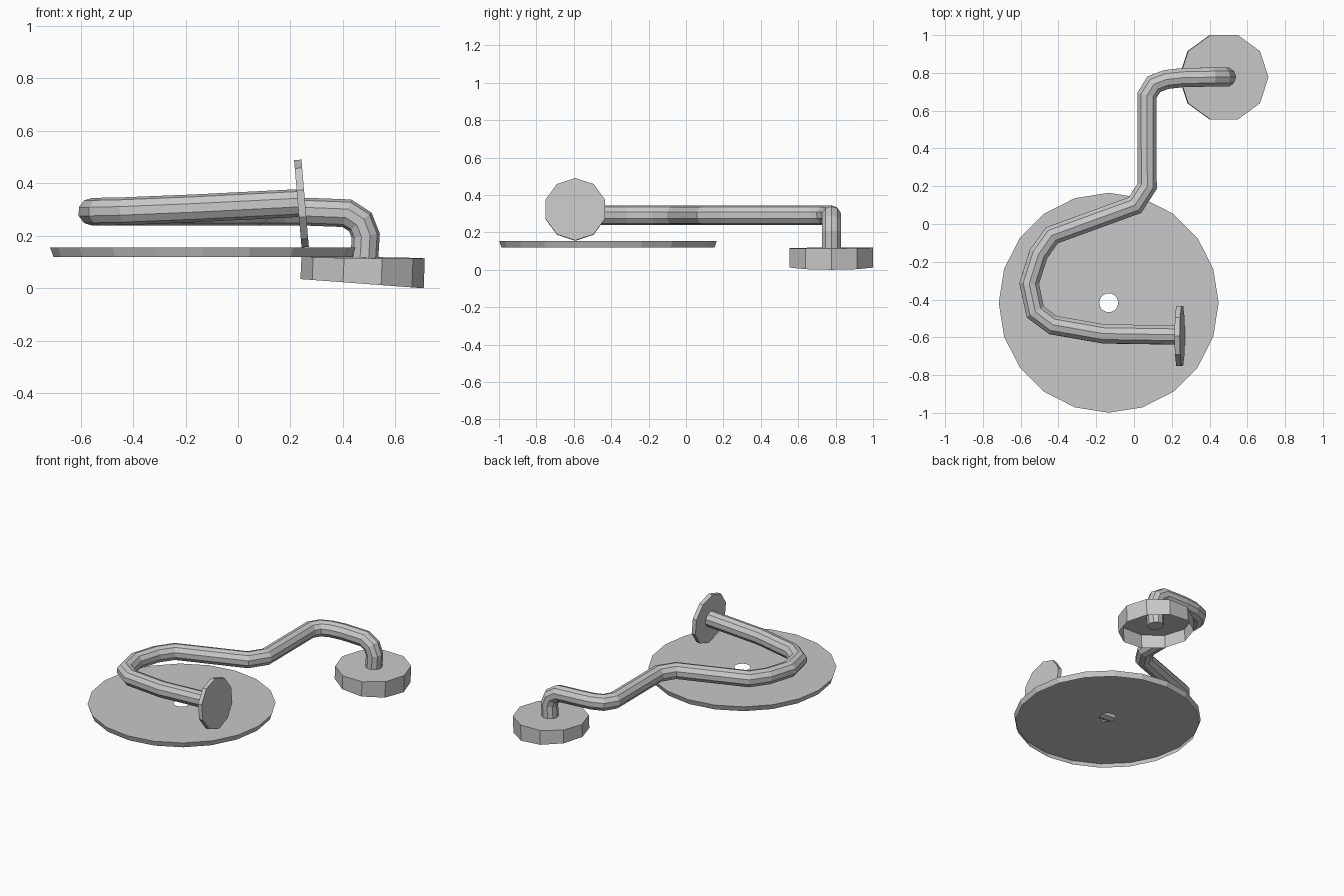
import bpy, bmesh, math
from mathutils import Vector

if "Cube" in bpy.data.objects:
    bpy.data.objects.remove(bpy.data.objects["Cube"])

grey = bpy.data.materials.new("plain grey")
grey.diffuse_color = (0.58, 0.58, 0.58, 1)
grey.use_nodes = True
grey.node_tree.nodes["Principled BSDF"].inputs["Base Color"].default_value = grey.diffuse_color


def finish(bm, name, closed=True):
    if closed:
        bmesh.ops.recalc_face_normals(bm, faces=bm.faces)
    mesh = bpy.data.meshes.new(name)
    bm.to_mesh(mesh)
    bm.free()
    mesh.materials.append(grey)
    ob = bpy.data.objects.new(name, mesh)
    bpy.context.collection.objects.link(ob)
    return ob


def ring(bm, centre, radius, sides, u, v, turn=0.0):
    pts = []
    for i in range(sides):
        a = turn + math.tau * i / sides
        pts.append(bm.verts.new(Vector(centre) + radius * (u * math.cos(a) + v * math.sin(a))))
    return pts


def bridge(bm, a, b):
    n = len(a)
    for i in range(n):
        bm.faces.new((a[i], a[(i + 1) % n], b[(i + 1) % n], b[i]))


X, Y, Z = Vector((1, 0, 0)), Vector((0, 1, 0)), Vector((0, 0, 1))

# Large round plate: thin sheet with a centre hole and a hanging rim, open below
bm = bmesh.new()
loops = [ring(bm, (-0.134, -0.417, z), r, 20, X, Y)
         for z, r in ((0.12, 0.57), (0.155, 0.582), (0.155, 0.05))]
bridge(bm, loops[0], loops[1])
bridge(bm, loops[1], loops[2])
finish(bm, "large_plate", closed=False)

# Ten-sided foot: an upturned cup with a sloping lower edge, open below
bm = bmesh.new()
low = ring(bm, (0.473, 0.777, 0.0), 0.235, 10, X, Y)
top = ring(bm, (0.477, 0.777, 0.0), 0.235, 10, X, Y)
for v in low:
    v.co.z = 0.0175 - 0.0745 * (v.co.x - 0.473)
for v in top:
    v.co.z = 0.117 - 0.012 * (v.co.x - 0.477) + 0.01 * (v.co.y - 0.777)
bridge(bm, low, top)
bm.faces.new(top)
finish(bm, "foot", closed=False)

# Tilted ten-sided disc at the free end of the rod
bm = bmesh.new()
axis = Vector((1, 0, 0.085)).normalized()
up = Y.cross(axis) * -1
mid = Vector((0.242, -0.592, 0.323))
back = ring(bm, mid - axis * 0.014, 0.167, 10, up, Y)
front = ring(bm, mid + axis * 0.014, 0.167, 10, up, Y)
bridge(bm, back, front)
bm.faces.new(back)
bm.faces.new(front)
finish(bm, "end_disc")

# Bent ten-sided rod: swept along the path with mitred joints
path = [Vector(p) for p in (
    (0.478, 0.778, 0.055), (0.487, 0.778, 0.20), (0.466, 0.778, 0.253),
    (0.415, 0.778, 0.286), (0.26, 0.775, 0.292), (0.17, 0.765, 0.292),
    (0.105, 0.74, 0.292), (0.068, 0.68, 0.292), (0.07, 0.20, 0.292),
    (0.005, 0.10, 0.292), (-0.435, -0.06, 0.292), (-0.506, -0.16, 0.292),
    (-0.555, -0.315, 0.292), (-0.523, -0.465, 0.292), (-0.43, -0.535, 0.294),
    (-0.16, -0.582, 0.305), (0.235, -0.588, 0.325))]
bm = bmesh.new()
d = (path[1] - path[0]).normalized()
u = Y.copy()
loop = ring(bm, path[0], 0.053, 10, u, d.cross(u), math.pi / 10)
bm.faces.new(loop)
for i in range(1, len(path)):
    d = (path[i] - path[i - 1]).normalized()
    nxt = (path[i + 1] - path[i]).normalized() if i + 1 < len(path) else d
    cut = (d + nxt).normalized()
    new = []
    for v in loop:
        t = (path[i] - v.co).dot(cut) / d.dot(cut)
        new.append(bm.verts.new(v.co + d * t))
    bridge(bm, loop, new)
    loop = new
bm.faces.new(loop)
finish(bm, "bent_rod")
